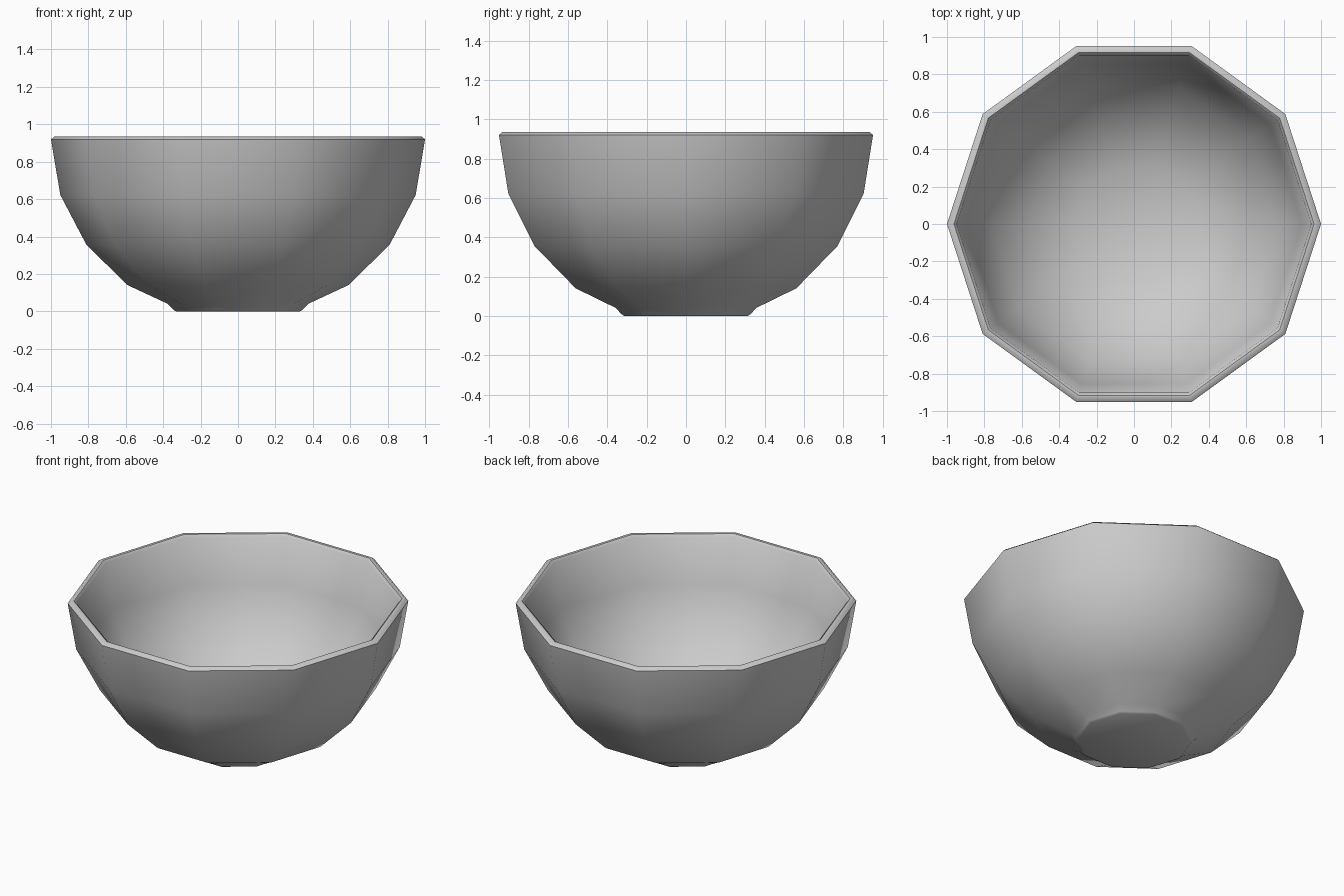
import bpy, bmesh
from math import cos, sin, pi, radians

if "Cube" in bpy.data.objects:
    bpy.data.objects.remove(bpy.data.objects["Cube"])

SIDES = 10

# Profile (radius, height): foot, outer wall, rim, inner wall
profile = [
    (0.33, 0.0), (0.345, 0.008), (0.375, 0.04), (0.59, 0.14), (0.81, 0.355),
    (0.95, 0.622), (1.0, 0.92), (0.982, 0.934), (0.963, 0.934), (0.948, 0.92),
    (0.90, 0.635), (0.77, 0.383), (0.56, 0.182), (0.33, 0.078),
]

bm = bmesh.new()
rings = [[bm.verts.new((r * cos(2 * pi * i / SIDES), r * sin(2 * pi * i / SIDES), z))
          for i in range(SIDES)] for r, z in profile]

# Walls between neighbouring rings
for a, b in zip(rings, rings[1:]):
    for i in range(SIDES):
        j = (i + 1) % SIDES
        bm.faces.new((a[i], a[j], b[j], b[i]))

# Flat underside and gently dished inner floor
bm.faces.new(rings[0][::-1])
centre = bm.verts.new((0, 0, 0.05))
for i in range(SIDES):
    bm.faces.new((rings[-1][i], rings[-1][(i + 1) % SIDES], centre))

bmesh.ops.recalc_face_normals(bm, faces=bm.faces)
mesh = bpy.data.meshes.new("bowl")
bm.to_mesh(mesh)
bm.free()

bowl = bpy.data.objects.new("bowl", mesh)
bpy.context.collection.objects.link(bowl)
bpy.context.view_layer.objects.active = bowl
bowl.select_set(True)
bpy.ops.object.shade_smooth_by_angle(angle=radians(40))
